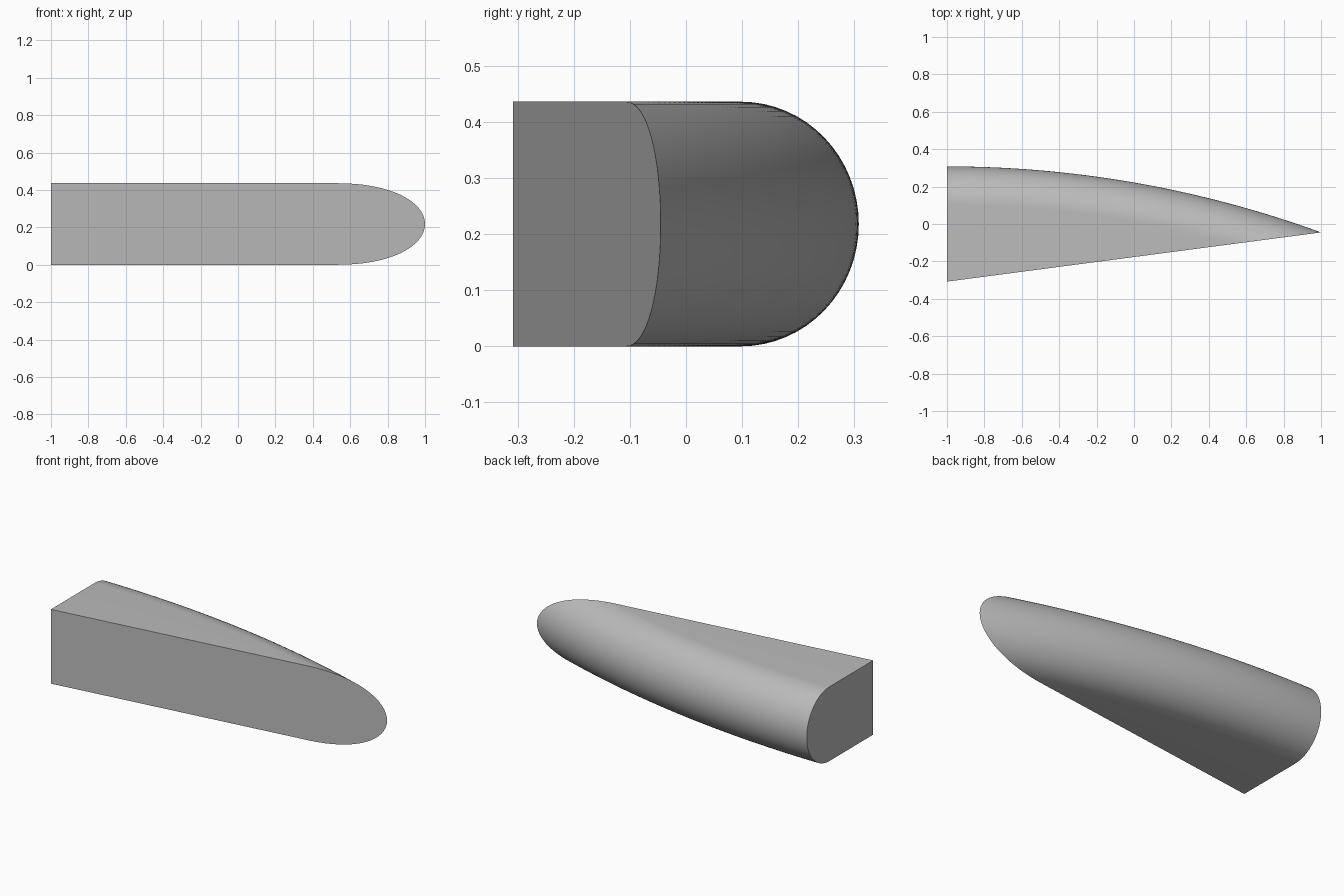
import bpy, bmesh
from math import sin, cos, pi, radians, sqrt
from mathutils import Vector

cube = bpy.data.objects.get("Cube")
if cube:
    bpy.data.objects.remove(cube, do_unlink=True)

HEIGHT = 0.436
DEPTH = 0.308        # half the depth at the wide end
TIP_Y = -0.045
ROUND = 0.21         # depth of the rounded back
ARC_STEPS, STATIONS = 32, 48

grey = bpy.data.materials.new("plain grey")
grey.use_nodes = True
colour = (0.5, 0.5, 0.5, 1)
grey.diffuse_color = colour
grey.node_tree.nodes["Principled BSDF"].inputs["Base Color"].default_value = colour


def back_y(x):
    """Circular arc leaving the wide end straight and bending to the tip."""
    sag = DEPTH - TIP_Y
    radius = (4 + sag * sag) / (2 * sag)
    return DEPTH - radius + sqrt(radius ** 2 - (x + 1) ** 2)


def section(x):
    """U-shaped section, straight at the front and rounded at the back."""
    mid = HEIGHT / 2
    centre = back_y(x) - ROUND
    arc = [(centre + ROUND * cos(a), mid + mid * sin(a))
           for a in (-pi / 2 + pi * i / ARC_STEPS for i in range(ARC_STEPS + 1))]
    return [Vector((x, y, z)) for y, z in [(-1, 0), *arc, (-1, HEIGHT)]]


# Sweep the rounded section along the wedge
bm = bmesh.new()
rings = [[bm.verts.new(p) for p in section(-1 + 2 * i / STATIONS)]
         for i in range(STATIONS + 1)]
count = len(rings[0])
for a, b in zip(rings, rings[1:]):
    for j in range(count):
        k = (j + 1) % count
        bm.faces.new((a[j], a[k], b[k], b[j]))
bm.faces.new(rings[0])
bm.faces.new(rings[-1])

# Slice off the slanted front and close it with one flat face
slope = Vector((2, TIP_Y + DEPTH, 0))
normal = Vector((slope.y, -slope.x, 0)).normalized()
cut = bmesh.ops.bisect_plane(bm, geom=bm.verts[:] + bm.edges[:] + bm.faces[:],
                             plane_co=(-1, -DEPTH, 0), plane_no=normal,
                             dist=1e-5, clear_outer=True)
rim = [e for e in bm.edges if e.is_boundary]
bmesh.ops.contextual_create(bm, geom=rim)
bmesh.ops.remove_doubles(bm, verts=bm.verts[:], dist=1e-5)
bmesh.ops.recalc_face_normals(bm, faces=bm.faces[:])

mesh = bpy.data.meshes.new("rounded_wedge")
bm.to_mesh(mesh)
bm.free()
mesh.materials.append(grey)
wedge = bpy.data.objects.new("rounded_wedge", mesh)
bpy.context.collection.objects.link(wedge)

# Smooth the rounded back, keep the flat ends crisp
bpy.ops.object.select_all(action="DESELECT")
wedge.select_set(True)
bpy.context.view_layer.objects.active = wedge
bpy.ops.object.shade_smooth_by_angle(angle=radians(15))
